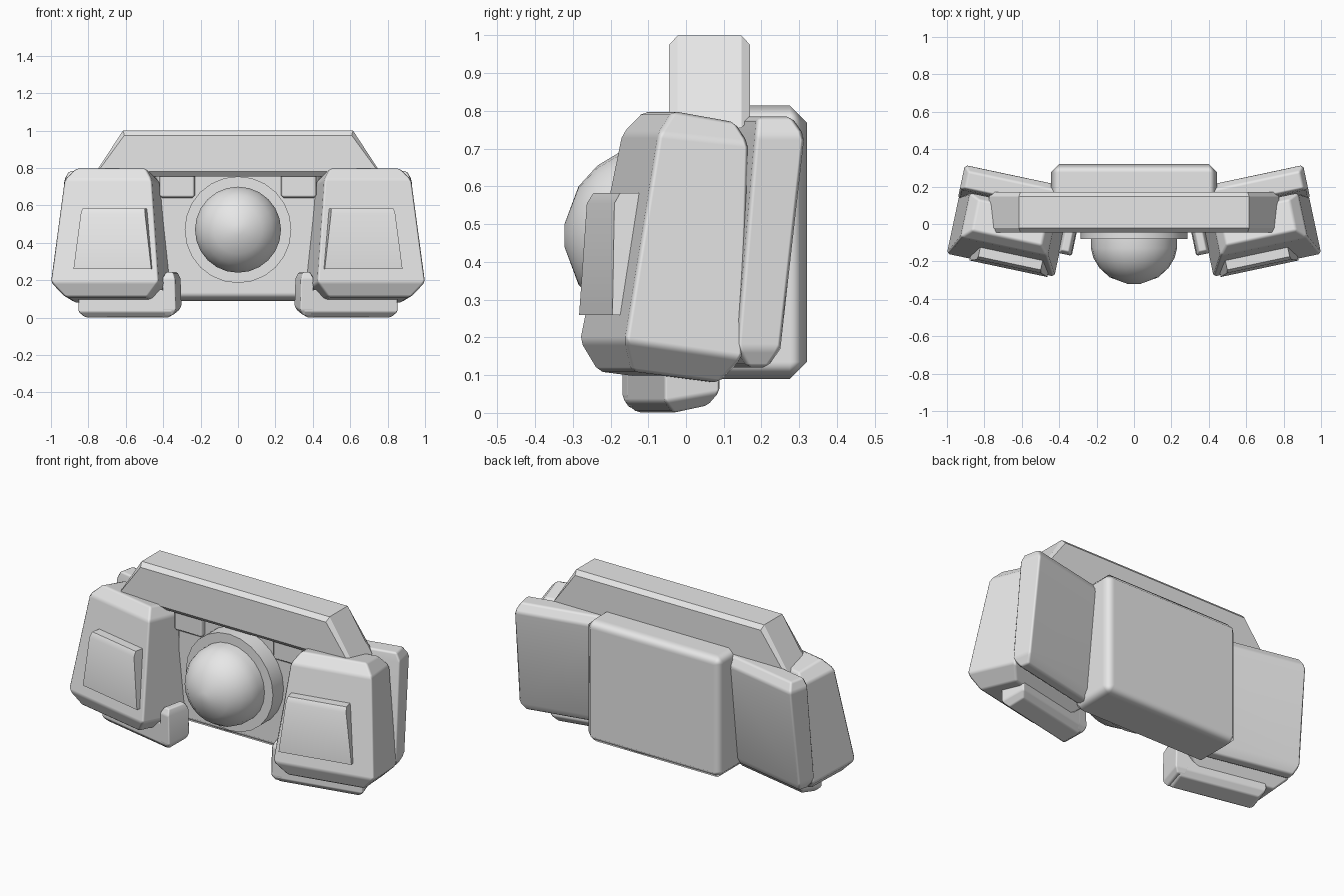
import bpy, bmesh, math

cube = bpy.data.objects.get("Cube")
if cube:
    bpy.data.objects.remove(cube, do_unlink=True)

GREY = (0.8, 0.8, 0.8, 1.0)
mat = bpy.data.materials.new("light grey")
mat.use_nodes = True
mat.diffuse_color = GREY
mat.node_tree.nodes["Principled BSDF"].inputs["Base Color"].default_value = GREY

YAW = math.radians(12)   # side pods are splayed backwards
PIVOT = 0.69


def loft(name, rings, bevel=0.0, mirror=False, angle=30):
    """Skin closed rings of points, cap both ends, then bevel and mirror."""
    bm = bmesh.new()
    loops = [[bm.verts.new(p) for p in ring] for ring in rings]
    n = len(loops[0])
    for a, b in zip(loops, loops[1:]):
        for i in range(n):
            j = (i + 1) % n
            bm.faces.new((a[i], a[j], b[j], b[i]))
    bm.faces.new(loops[0])
    bm.faces.new(loops[-1])
    bmesh.ops.recalc_face_normals(bm, faces=bm.faces[:])
    mesh = bpy.data.meshes.new(name)
    bm.to_mesh(mesh)
    bm.free()
    mesh.materials.append(mat)
    obj = bpy.data.objects.new(name, mesh)
    bpy.context.collection.objects.link(obj)
    if bevel:
        for face in mesh.polygons:
            face.use_smooth = True
        mod = obj.modifiers.new("soft edges", 'BEVEL')
        mod.width = bevel
        mod.segments = 1
        mod.limit_method = 'ANGLE'
        mod.angle_limit = math.radians(25)
        mod.harden_normals = True
    else:
        bpy.ops.object.select_all(action='DESELECT')
        obj.select_set(True)
        bpy.context.view_layer.objects.active = obj
        bpy.ops.object.shade_smooth_by_angle(angle=math.radians(angle))
    if mirror:
        obj.modifiers.new("both sides", 'MIRROR')
    return obj


def rect(x0, x1, y0, y1, zf, zb=None):
    """Rectangle ring; the back edge may sit at another height."""
    zb = zf if zb is None else zb
    return [(x0, y0, zf), (x1, y0, zf), (x1, y1, zb), (x0, y1, zb)]


def splayed(*args):
    """Rectangle ring turned into the splayed frame of the side pods."""
    c, s = math.cos(YAW), math.sin(YAW)
    return [(PIVOT + u * c - v * s, u * s + v * c, z) for u, v, z in rect(*args)]


def disc(r, y, n=24):
    return [(r * math.cos(math.tau * i / n), y, 0.47 + r * math.sin(math.tau * i / n))
            for i in range(n)]


def trapezoid(y, inset):
    """Handle outline in the xz plane."""
    return [(-0.775 + inset, y, 0.755 + inset), (0.775 - inset, y, 0.755 + inset),
            (0.615 - inset * 0.3, y, 1.0 - inset), (-0.615 + inset * 0.3, y, 1.0 - inset)]


# Central body
loft("central_body", [rect(-0.445, 0.445, 0.02, 0.32, 0.09),
                      rect(-0.445, 0.445, 0.02, 0.32, 0.815)], bevel=0.045)

# Top bar with chamfered front and back
loft("top_bar", [trapezoid(-0.045, 0.025), trapezoid(-0.022, 0),
                 trapezoid(0.147, 0), trapezoid(0.17, 0.025)])

# Round backing plate and domed nose
loft("dome_plate", [disc(0.285, 0.06), disc(0.285, -0.08)])
loft("dome", [disc(0.23, -0.06), disc(0.23, -0.13), disc(0.218, -0.18),
              disc(0.185, -0.235), disc(0.13, -0.285), disc(0.03, -0.322)], angle=45)

# Small brackets under the bar
loft("bar_brackets", [rect(0.23, 0.42, -0.01, 0.1, 0.64),
                      rect(0.23, 0.42, -0.01, 0.1, 0.78)], bevel=0.015, mirror=True)

# Front side pods
loft("side_pods", [splayed(-0.25, 0.20, -0.187, 0.05, 0.11, 0.08),
                   splayed(-0.318, 0.272, -0.222, 0.097, 0.19, 0.145),
                   splayed(-0.258, 0.218, -0.12, 0.125, 0.74, 0.715),
                   splayed(-0.215, 0.165, -0.07, 0.10, 0.80, 0.77)],
     bevel=0.012, mirror=True)

# Raised panels on the pod fronts
loft("pod_panels", [splayed(-0.28, 0.145, -0.23, -0.09, 0.26),
                    splayed(-0.243, 0.108, -0.217, -0.09, 0.555),
                    splayed(-0.238, 0.103, -0.20, -0.09, 0.583)], mirror=True)

# Rear side slabs
loft("rear_slabs", [splayed(-0.25, 0.25, 0.115, 0.17, 0.12),
                    splayed(-0.25, 0.275, 0.08, 0.20, 0.17),
                    splayed(-0.25, 0.275, 0.13, 0.265, 0.735),
                    splayed(-0.25, 0.25, 0.14, 0.235, 0.785)],
     bevel=0.012, mirror=True)

# Feet below the pods, with a raised inner lip
loft("feet", [splayed(-0.345, 0.12, -0.06, 0.035, 0.0, 0.02),
              splayed(-0.37, 0.15, -0.09, 0.06, 0.03, 0.055),
              splayed(-0.37, 0.15, -0.09, 0.06, 0.15)],
     bevel=0.008, mirror=True)
loft("foot_lips", [splayed(-0.365, -0.32, -0.075, 0.045, 0.01, 0.03),
                   splayed(-0.385, -0.31, -0.092, 0.062, 0.04, 0.06),
                   splayed(-0.38, -0.31, -0.092, 0.062, 0.21),
                   splayed(-0.365, -0.325, -0.075, 0.045, 0.245)],
     bevel=0.008, mirror=True)
